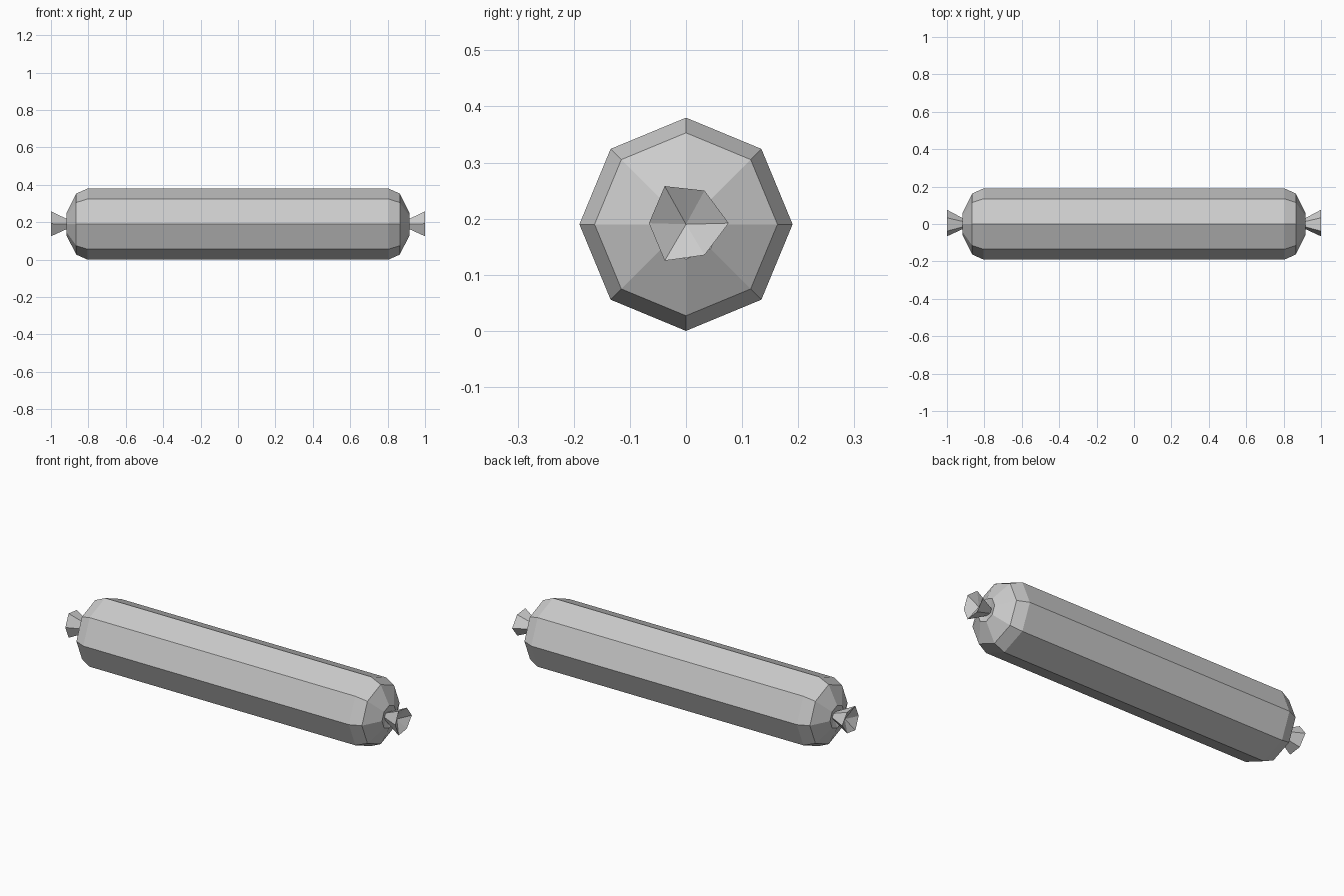
import bpy, bmesh
from math import cos, sin, pi

cube = bpy.data.objects.get("Cube")
if cube:
    bpy.data.objects.remove(cube)

CENTRE_Z = 0.19

grey = bpy.data.materials.new("plain_grey")
grey.use_nodes = True
colour = (0.6, 0.6, 0.6, 1)
grey.diffuse_color = colour
grey.node_tree.nodes["Principled BSDF"].inputs["Base Color"].default_value = colour


def octagon(x, radius):
    return [(x, radius * cos(i * pi / 4), radius * sin(i * pi / 4)) for i in range(8)]


def loft(name, rings, start, end):
    """Skin rings along x and close both ends with a fan to a point."""
    bm = bmesh.new()
    loops = [[bm.verts.new(p) for p in ring] for ring in rings]
    n = len(loops[0])
    for a, b in zip(loops, loops[1:]):
        for i in range(n):
            j = (i + 1) % n
            bm.faces.new((a[i], a[j], b[j], b[i]))
    for loop, x in ((loops[0], start), (loops[-1], end)):
        tip = bm.verts.new((x, 0, 0))
        for i in range(n):
            bm.faces.new((loop[i], loop[(i + 1) % n], tip))
    bmesh.ops.recalc_face_normals(bm, faces=bm.faces)
    mesh = bpy.data.meshes.new(name)
    bm.to_mesh(mesh)
    bm.free()
    mesh.materials.append(grey)
    obj = bpy.data.objects.new(name, mesh)
    obj.location.z = CENTRE_Z
    bpy.context.collection.objects.link(obj)
    return obj


# Eight-sided casing with bevelled, slightly dimpled ends
half = [(0.805, 0.19), (0.865, 0.163), (0.916, 0.062)]
profile = [(-x, r) for x, r in reversed(half)] + half
loft("sausage_body", [octagon(x, r) for x, r in profile], -0.895, 0.895)

# Flared, slightly uneven six-sided twist at each end, hollow on the outside
rim = [(0.076, 0.002), (0.033, 0.06), (-0.038, 0.068),
       (-0.066, 0.002), (-0.038, -0.065), (0.033, -0.055)]
for side, name in ((1, "left_twisted_end"), (-1, "right_twisted_end")):
    rings = [[(side * x, y * s, z * s) for y, z in rim] for x, s in ((0.9, 0.3), (1.0, 1.0))]
    loft(name, rings, side * 0.89, side * 0.962)
